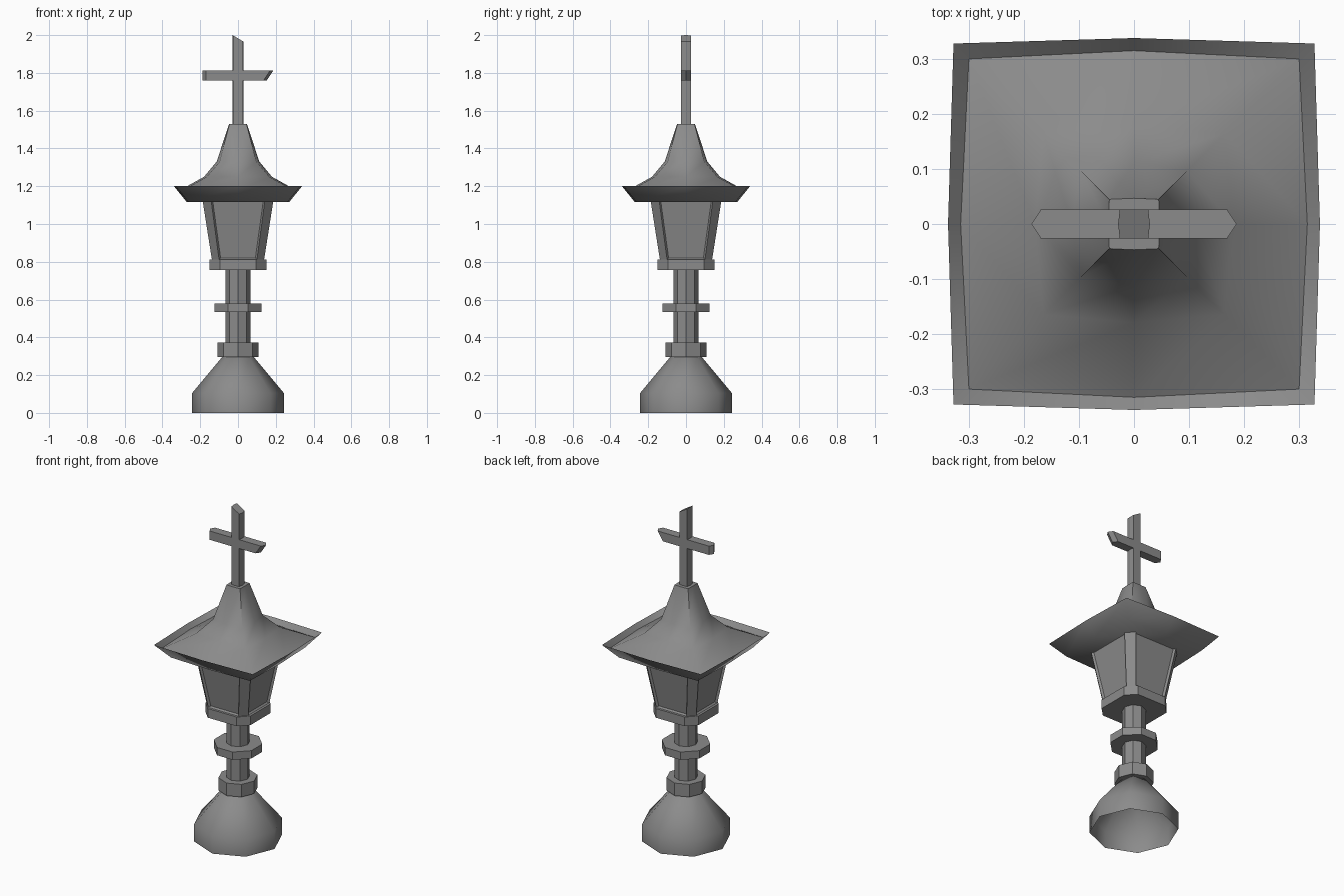
import bpy, bmesh
from math import cos, sin, pi

if "Cube" in bpy.data.objects:
    bpy.data.objects.remove(bpy.data.objects["Cube"])

stone = bpy.data.materials.new("dark_grey")
stone.diffuse_color = (0.26, 0.26, 0.26, 1)
stone.use_nodes = True
stone.node_tree.nodes["Principled BSDF"].inputs["Base Color"].default_value = stone.diffuse_color


def octagon(r, offset=0.0):
    """Regular eight-sided ring, corners on the axes unless offset."""
    return [(r * cos(k * pi / 4 + offset), r * sin(k * pi / 4 + offset)) for k in range(8)]


def squarish(mid, corner):
    """Eight points: side midpoints plus square corners."""
    out = []
    for x, y in ((1, 0), (0, 1), (-1, 0), (0, -1)):
        out.append((x * mid, y * mid))
        out.append(((x - y) * corner, (y + x) * corner))
    return out


def chamfered(h, c):
    """Square of half width h with cut corners starting at c."""
    out = []
    for x, y in ((1, 0), (0, 1), (-1, 0), (0, -1)):
        out.append((x * h + y * c, y * h - x * c))
        out.append((x * h - y * c, y * h + x * c))
    return out


def loft(name, rings, bottom=True, top=True, smooth=None, panels=False, tweak=None):
    """Skin a list of (outline, z) rings into one object."""
    bm = bmesh.new()
    loops = [[bm.verts.new((x, y, z)) for x, y in pts] for pts, z in rings]
    n = len(loops[0])
    sides = []
    for a, b in zip(loops, loops[1:]):
        for i in range(n):
            j = (i + 1) % n
            sides.append(bm.faces.new((a[i], a[j], b[j], b[i])))
    if bottom:
        bm.faces.new(loops[0][::-1])
    if top:
        bm.faces.new(loops[-1])
    if tweak:
        for v in bm.verts:
            tweak(v.co)
    if panels:
        bm.normal_update()
        bmesh.ops.inset_individual(bm, faces=sides[::2], thickness=0.012, depth=-0.012)
    me = bpy.data.meshes.new(name)
    bm.to_mesh(me)
    bm.free()
    me.materials.append(stone)
    ob = bpy.data.objects.new(name, me)
    bpy.context.collection.objects.link(ob)
    if smooth:
        bpy.ops.object.select_all(action='DESELECT')
        ob.select_set(True)
        bpy.context.view_layer.objects.active = ob
        bpy.ops.object.shade_smooth_by_angle(angle=smooth * pi / 180)
    return ob


# Pedestal, open underneath
loft("base", [(octagon(0.243), 0), (octagon(0.243), 0.105), (octagon(0.083), 0.297)],
     bottom=False, smooth=60)

# Post and its rings
loft("lower_collar", [(octagon(0.108), 0.297), (octagon(0.108), 0.373)])
loft("post", [(octagon(0.065), 0.3), (octagon(0.065), 0.77)])
r = 0.125 / cos(pi / 8)
loft("middle_ring", [(octagon(r, pi / 8), 0.533), (octagon(r, pi / 8), 0.58)])

# Lantern with recessed side panels
loft("lantern_sill", [(chamfered(0.15, 0.096), 0.757), (chamfered(0.15, 0.096), 0.812)])
loft("lantern_body", [(chamfered(0.138, 0.10), 0.81), (chamfered(0.187, 0.142), 1.122)],
     panels=True)

# Flared roof with raised gutter rim
loft("roof", [(squarish(0.272, 0.262), 1.117), (squarish(0.339, 0.329), 1.2),
              (squarish(0.316, 0.301), 1.174), (squarish(0.18, 0.165), 1.25),
              (squarish(0.113, 0.097), 1.33), (squarish(0.047, 0.045), 1.53)], smooth=69)


# Cross with slanted ends
def hexagon(tip, x, y):
    return [(tip, 0), (x, y), (-x, y), (-tip, 0), (-x, -y), (x, -y)]


def slant_top(co):
    if co.z > 1.9:
        co.z -= 0.6 * (co.x + 0.029)


def slant_arm(co):
    if co.x > 0 and co.z < 1.78:
        co.x -= 0.035


loft("cross_upright", [(hexagon(0.029, 0.026, 0.026), 1.52),
                       (hexagon(0.029, 0.026, 0.026), 2.0)], tweak=slant_top)
loft("cross_arm", [(hexagon(0.187, 0.17, 0.026), 1.76),
                   (hexagon(0.187, 0.17, 0.026), 1.813)], tweak=slant_arm)
